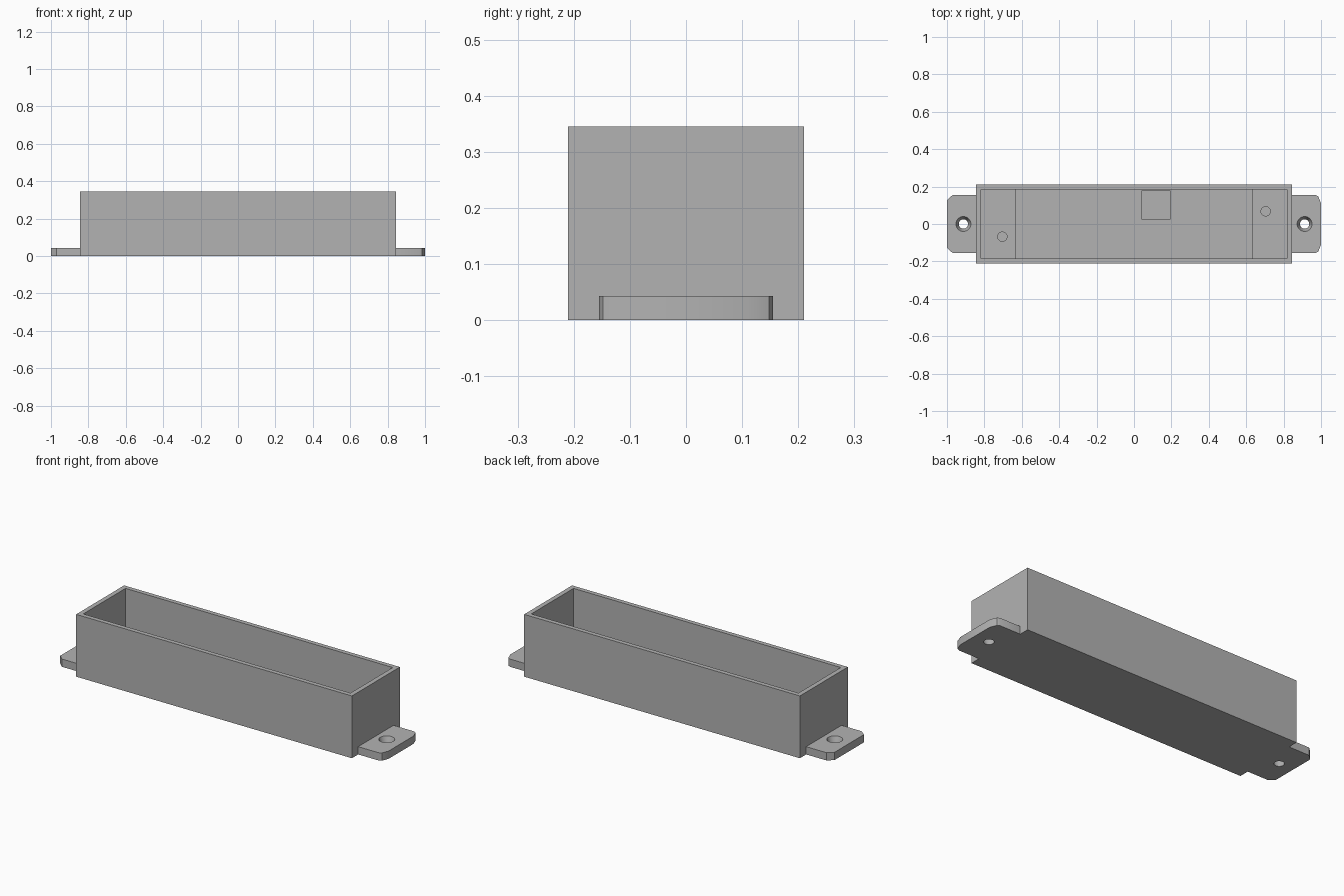
import bpy
import bmesh

cube = bpy.data.objects.get("Cube")
if cube:
    bpy.data.objects.remove(cube, do_unlink=True)

grey = bpy.data.materials.new("plain grey")
grey.use_nodes = True
COLOUR = (0.45, 0.45, 0.45, 1)
grey.diffuse_color = COLOUR
grey.node_tree.nodes["Principled BSDF"].inputs["Base Color"].default_value = COLOUR


def finish(name, bm):
    bmesh.ops.recalc_face_normals(bm, faces=bm.faces)
    mesh = bpy.data.meshes.new(name)
    bm.to_mesh(mesh)
    bm.free()
    mesh.materials.append(grey)
    obj = bpy.data.objects.new(name, mesh)
    bpy.context.collection.objects.link(obj)
    return obj


def prism(name, outline, z0, z1):
    bm = bmesh.new()
    face = bm.faces.new([bm.verts.new((x, y, z0)) for x, y in outline])
    grown = bmesh.ops.extrude_face_region(bm, geom=[face])
    top = [v for v in grown["geom"] if isinstance(v, bmesh.types.BMVert)]
    bmesh.ops.translate(bm, verts=top, vec=(0, 0, z1 - z0))
    return finish(name, bm)


def block(name, x0, x1, y0, y1, z0, z1):
    return prism(name, [(x0, y0), (x1, y0), (x1, y1), (x0, y1)], z0, z1)


def cone(name, x, y, z0, z1, r0, r1):
    bm = bmesh.new()
    bmesh.ops.create_cone(bm, cap_ends=True, segments=40, radius1=r0, radius2=r1, depth=z1 - z0)
    bmesh.ops.translate(bm, verts=bm.verts, vec=(x, y, (z0 + z1) / 2))
    return finish(name, bm)


def combine(target, tool, operation):
    mod = target.modifiers.new(operation.lower(), 'BOOLEAN')
    mod.operation, mod.solver, mod.object = operation, 'EXACT', tool
    bpy.context.view_layer.objects.active = target
    bpy.ops.object.modifier_apply(modifier=mod.name)
    bpy.data.objects.remove(tool, do_unlink=True)


HALF_X, HALF_Y, HEIGHT = 0.845, 0.21, 0.345
IN_X, IN_Y, FLOOR, LEDGE, TAB = 0.819, 0.185, 0.03, 0.09, 0.043

# Open box
tray = block("tray", -HALF_X, HALF_X, -HALF_Y, HALF_Y, 0, HEIGHT)
combine(tray, block("cavity", -IN_X, IN_X, -IN_Y, IN_Y, FLOOR, HEIGHT + 0.1), 'DIFFERENCE')

# Mounting tabs with cut corners and countersunk holes
corners = {-1: [(0.97, 0.155), (1.0, 0.128)],
           1: [(0.97, 0.155), (0.985, 0.148), (1.0, 0.11)]}
for side, corner in corners.items():
    half = [(HALF_X - 0.01, 0.155)] + corner
    outline = [(side * x, y) for x, y in half] + [(side * x, -y) for x, y in reversed(half)]
    combine(tray, prism("tab", outline, 0, TAB), 'UNION')
    # Cone overshoots both faces of the tab by the same slope
    combine(tray, cone("tab_hole", side * 0.912, 0, -TAB, 2 * TAB, 0.01, 0.055), 'DIFFERENCE')

# End ledges with blind screw holes
for side in (-1, 1):
    x0, x1 = sorted((side * 0.631, side * (IN_X + 0.01)))
    combine(tray, block("end_ledge", x0, x1, -IN_Y - 0.01, IN_Y + 0.01, FLOOR - 0.01, LEDGE), 'UNION')
    combine(tray, cone("screw_hole", side * 0.704, side * 0.068, FLOOR, LEDGE + 0.05, 0.025, 0.025), 'DIFFERENCE')

# Square support beside the back wall
combine(tray, block("support", 0.04, 0.195, 0.025, 0.18, FLOOR - 0.01, LEDGE), 'UNION')

bpy.ops.object.select_all(action='DESELECT')
tray.select_set(True)
bpy.context.view_layer.objects.active = tray
bpy.ops.object.shade_smooth_by_angle(angle=0.5)
